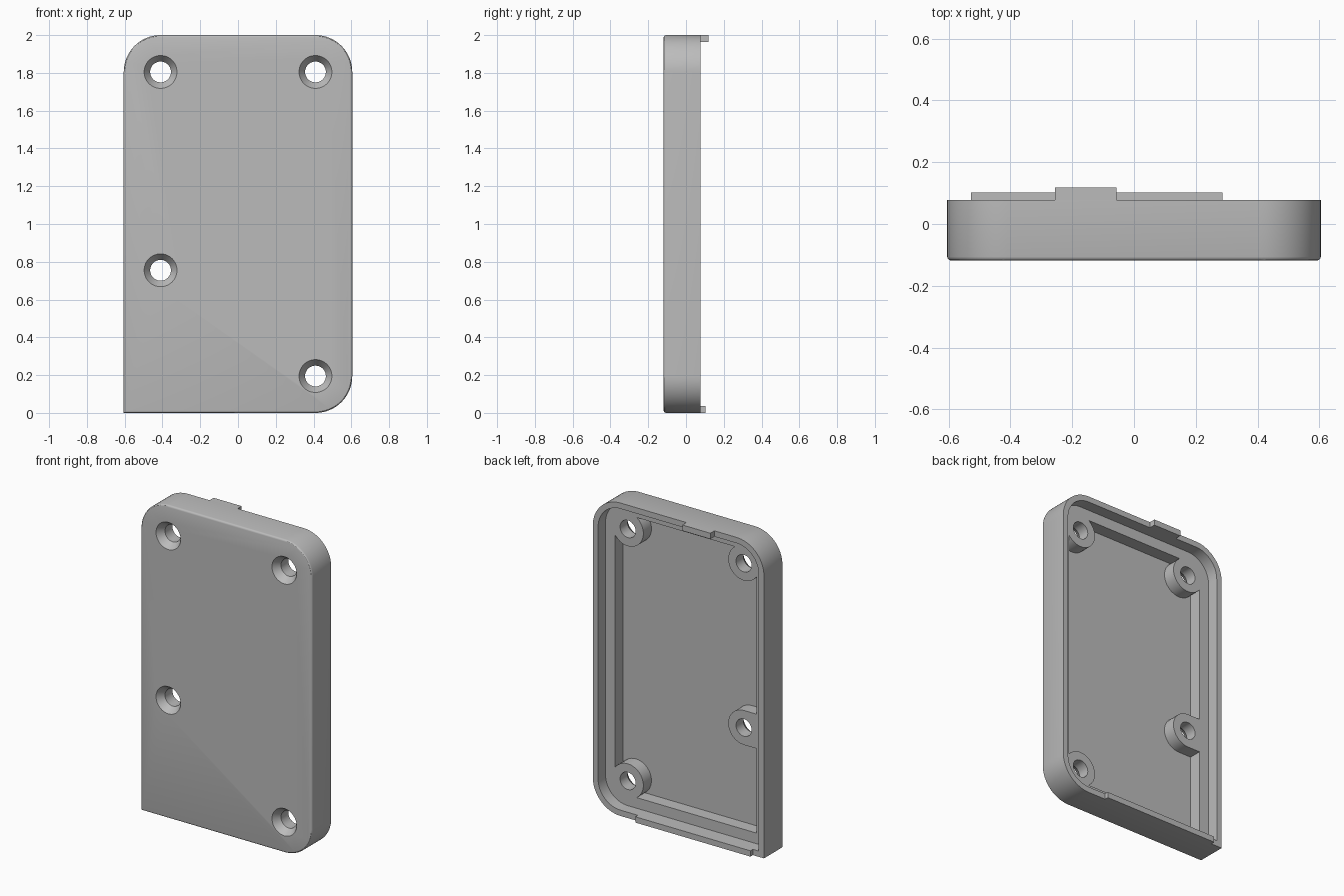
import bpy, bmesh, math

if "Cube" in bpy.data.objects:
    bpy.data.objects.remove(bpy.data.objects["Cube"])

grey = bpy.data.materials.new("plain grey")
grey.diffuse_color = (0.5, 0.5, 0.5, 1)
grey.use_nodes = True
grey.node_tree.nodes["Principled BSDF"].inputs["Base Color"].default_value = grey.diffuse_color

HW, H = 0.605, 2.0                     # half width and height of the cover
R = 0.195                              # corner radius
FRONT, BACK, LEDGE, FLOOR = -0.118, 0.077, 0.002, -0.08
LIP = 0.037                            # rim thickness
SCREWS = [(-0.41, 1.805), (0.41, 1.805), (-0.41, 0.755), (0.41, 0.195)]


def arc(cx, cz, r, a0, a1, n=16):
    pts = []
    for i in range(n + 1):
        a = math.radians(a0 + (a1 - a0) * i / n)
        pts.append((cx + r * math.cos(a), cz + r * math.sin(a)))
    return pts


def loft(name, layers):
    """Skin a stack of (outline, y) loops and cap both ends."""
    bm = bmesh.new()
    loops = [[bm.verts.new((x, y, z)) for x, z in pts] for pts, y in layers]
    n = len(loops[0])
    for a, b in zip(loops, loops[1:]):
        for i in range(n):
            j = (i + 1) % n
            bm.faces.new((a[i], a[j], b[j], b[i]))
    bm.faces.new(loops[0])
    bm.faces.new(loops[-1][::-1])
    bmesh.ops.recalc_face_normals(bm, faces=bm.faces)
    me = bpy.data.meshes.new(name)
    bm.to_mesh(me)
    bm.free()
    me.materials.append(grey)
    ob = bpy.data.objects.new(name, me)
    bpy.context.collection.objects.link(ob)
    return ob


def outline(d):
    """Cover outline inset by d: three round corners, one square."""
    r = R - d
    return ([(-HW + d, d)]
            + arc(HW - R, R, r, -90, 0)
            + arc(HW - R, H - R, r, 0, 90)
            + arc(-HW + R, H - R, r, 90, 180))


def activate(ob):
    bpy.ops.object.select_all(action='DESELECT')
    ob.select_set(True)
    bpy.context.view_layer.objects.active = ob


def cut(ob, cutter):
    cutter.hide_render = True
    mod = ob.modifiers.new("cut", 'BOOLEAN')
    mod.operation = 'DIFFERENCE'
    mod.solver = 'EXACT'
    mod.object = cutter
    activate(ob)
    bpy.ops.object.modifier_apply(modifier=mod.name)
    bpy.data.objects.remove(cutter, do_unlink=True)


# cover shell: filleted front edge, side wall, rim and recess down to the ledge
f = 0.012
fillet = [(outline(f * (1 - math.sin(a))), FRONT + f * (1 - math.cos(a)))
          for a in (0, math.pi / 6, math.pi / 3, math.pi / 2)]
cover = loft("cover_shell", fillet + [
    (outline(0), BACK), (outline(LIP), BACK), (outline(LIP), LEDGE)])

# inner pocket, going around the four screw bosses
PX, Z0, Z1, BR = 0.5, 0.105, 1.895, 0.11
k = math.degrees(math.acos(0.09 / BR))   # where a corner boss meets the pocket edge
pocket = ([(-PX, Z0)]
          + arc(0.41, 0.195, BR, 270 - k, k)
          + arc(0.41, 1.805, BR, -k, -270 + k)
          + arc(-0.41, 1.805, BR, 90 - k, -180 + k)
          + [(-PX, 0.755 + BR)]
          + arc(-0.41, 0.755, BR, 90, -90)
          + [(-PX, 0.755 - BR)])
cut(cover, loft("pocket_cutter", [(pocket, FLOOR), (pocket, 0.05)]))

# countersunk screw holes
for x, z in SCREWS:
    ring = lambda r: arc(x, z, r, 0, 352.5, 47)
    cut(cover, loft("hole_cutter", [
        (ring(0.087), FRONT - 0.03), (ring(0.087), FRONT),
        (ring(0.055), FRONT + 0.045), (ring(0.055), 0.05)]))

activate(cover)
bpy.ops.object.shade_smooth_by_angle(angle=math.radians(30))


# locating tabs standing on the rim
def tab(name, x0, x1, z0, z1, y1):
    pts = [(x0, z0), (x1, z0), (x1, z1), (x0, z1)]
    loft(name, [(pts, BACK), (pts, y1)])


tab("top_tab", -0.255, -0.057, H - LIP, H, 0.118)
tab("bottom_tab", -0.527, 0.286, 0, LIP, 0.102)
